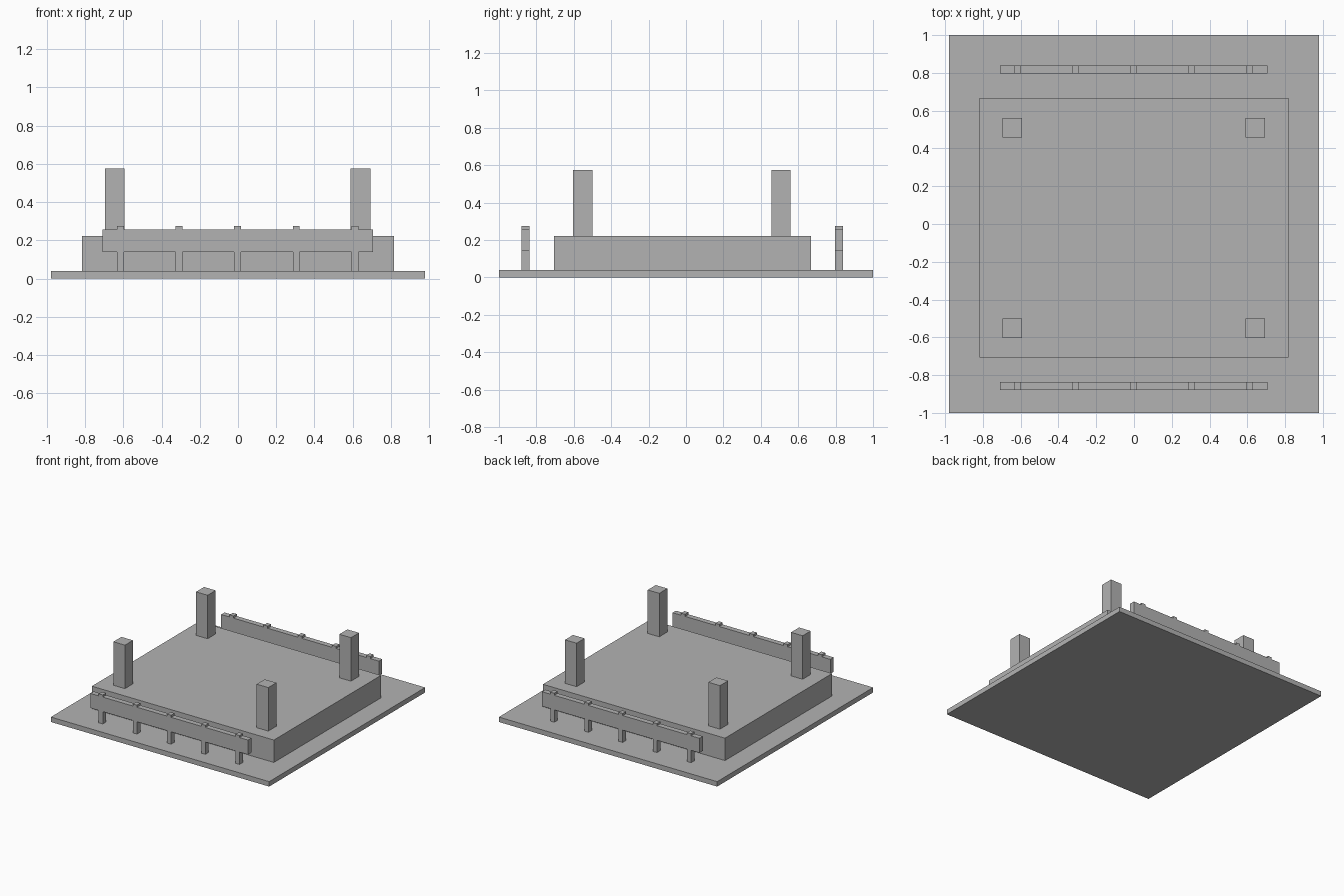
import bpy
import bmesh
from mathutils import Matrix, Vector

cube = bpy.data.objects.get("Cube")
if cube:
    bpy.data.objects.remove(cube, do_unlink=True)

GREY = (0.45, 0.45, 0.45, 1)
grey = bpy.data.materials.new("plain_grey")
grey.use_nodes = True
grey.diffuse_color = GREY
grey.node_tree.nodes["Principled BSDF"].inputs["Base Color"].default_value = GREY


def add_box(bm, x, y, z):
    """Add a box spanning the given (min, max) ranges."""
    low, high = Vector((x[0], y[0], z[0])), Vector((x[1], y[1], z[1]))
    place = Matrix.Translation((low + high) / 2) @ Matrix.Diagonal((high - low).to_4d())
    bmesh.ops.create_cube(bm, size=1, matrix=place)


def make_part(name, boxes):
    bm = bmesh.new()
    for box in boxes:
        add_box(bm, *box)
    mesh = bpy.data.meshes.new(name)
    bm.to_mesh(mesh)
    bm.free()
    mesh.materials.append(grey)
    bpy.context.collection.objects.link(bpy.data.objects.new(name, mesh))


BASE_TOP, DECK_TOP = 0.04, 0.222
RAIL_BOTTOM, RAIL_TOP, POST_TOP = 0.14, 0.258, 0.275

# Ground slab and raised deck
make_part("base_slab", [((-0.98, 0.98), (-1, 1), (0, BASE_TOP))])
make_part("deck", [((-0.817, 0.817), (-0.707, 0.667), (BASE_TOP, DECK_TOP))])

# Four square corner pillars
for end, y in (("front", (-0.603, -0.5)), ("back", (0.457, 0.56))):
    for side, x in (("right", (-0.697, -0.593)), ("left", (0.59, 0.694))):
        make_part(f"{end}_{side}_pillar", [(x, y, (DECK_TOP, 0.575))])

# Railings: a deep board, with posts showing below and above it
for end, y in (("front", (-0.88, -0.837)), ("back", (0.797, 0.84))):
    make_part(f"{end}_rail_board", [((-0.709, 0.706), y, (RAIL_BOTTOM, RAIL_TOP))])
    spans = [(c - 0.018, c + 0.018) for c in (-0.616 + 0.307 * i for i in range(5))]
    make_part(f"{end}_rail_legs", [(x, y, (BASE_TOP, RAIL_BOTTOM)) for x in spans])
    make_part(f"{end}_rail_post_tops", [(x, y, (RAIL_TOP, POST_TOP)) for x in spans])
